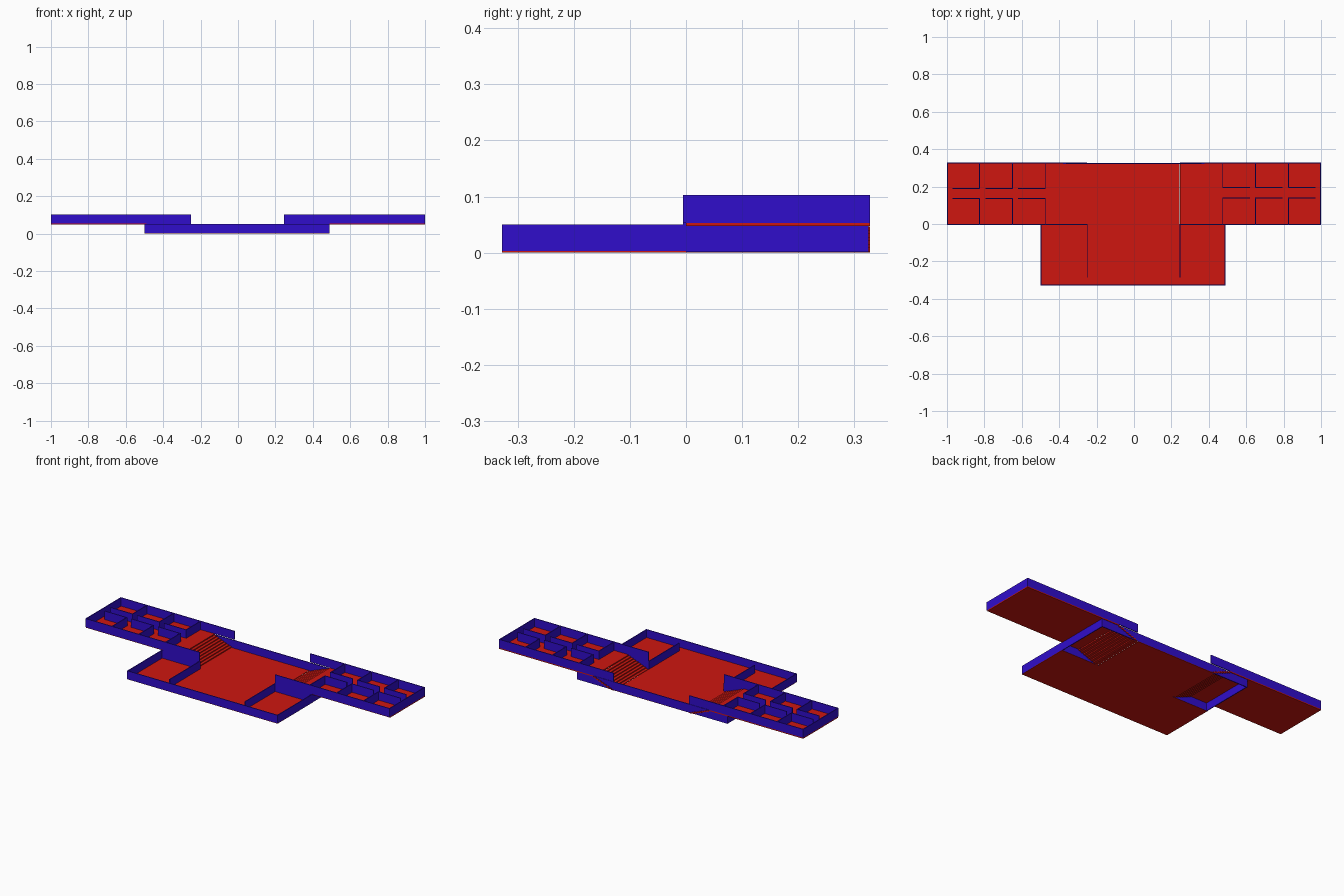
import bpy, bmesh

if "Cube" in bpy.data.objects:
    bpy.data.objects.remove(bpy.data.objects["Cube"])


def material(name, color):
    m = bpy.data.materials.new(name)
    m.diffuse_color = color
    m.use_nodes = True
    m.node_tree.nodes["Principled BSDF"].inputs["Base Color"].default_value = m.diffuse_color
    return m


RED = material("floor_red", (0.62, 0.008, 0.005, 1))
BLUE = material("wall_blue", (0.03, 0.004, 0.6, 1))
T = 0.005   # wall thickness


def boxes(name, mat, items):
    """One object from boxes given as (x0, x1, y0, y1, z0, z1)."""
    bm = bmesh.new()
    for x0, x1, y0, y1, z0, z1 in items:
        x0, x1 = sorted((x0, x1))
        vs = bmesh.ops.create_cube(bm, size=1)["verts"]
        bmesh.ops.scale(bm, vec=(x1 - x0, y1 - y0, z1 - z0), verts=vs)
        bmesh.ops.translate(bm, vec=((x0 + x1) / 2, (y0 + y1) / 2, (z0 + z1) / 2), verts=vs)
    me = bpy.data.meshes.new(name)
    bm.to_mesh(me)
    bm.free()
    me.materials.append(mat)
    ob = bpy.data.objects.new(name, me)
    bpy.context.collection.objects.link(ob)
    return ob


# Lower level: T-shaped floor, open beneath the stairs
X0, X1, Y0, Y1 = -0.5, 0.49, -0.328, 0.325
boxes("lower_floor", RED, [
    (X0, X1, Y0, 0, 0, 0.003),
    (-0.25, 0.243, 0, Y1, 0, 0.003),
])
LZ = (0.001, 0.05)
boxes("lower_outer_walls", BLUE, [
    (X0, X1, Y0, Y0 + T, *LZ),
    (X0, X1, Y1 - T, Y1, *LZ),
    (X0, X0 + T, Y0, Y1, *LZ),
    (X1 - T, X1, Y0, Y1, *LZ),
])
boxes("lower_room_walls", BLUE, [
    (-0.2525, -0.2475, -0.285, 0, *LZ),
    (0.2425, 0.2475, -0.285, 0, *LZ),
    (X0, -0.25, -T, 0, *LZ),
    (0.245, X1, -T, 0, *LZ),
])

# Upper wings, mirrored left and right
UZ = (0.053, 0.103)
STEPS = 8
for side, s, inner, dy in (("left", -1, 0.25, 0.0), ("right", 1, 0.247, 0.004)):
    top = inner + 0.13
    boxes(side + "_upper_floor", RED, [(s, s * top, 0, 0.328, 0.047, 0.053)])

    # Stairs from the wing down to the lower floor
    tread, rise = (top - inner) / STEPS, 0.05 / STEPS
    boxes(side + "_stairs", RED, [
        (s * (top - i * tread), s * (top - (i + 1) * tread), 0, 0.328,
         max(0.0, 0.05 - (i + 1) * rise - 0.004), 0.05 - (i + 1) * rise + 0.003)
        for i in range(STEPS)])

    boxes(side + "_upper_outer_walls", BLUE, [
        (s, s * inner, -T, 0, *UZ),
        (s, s * inner, 0.328 - T, 0.328, *UZ),
        (s, s * (1 - T), -T, 0.328, *UZ),
    ])
    # Wall strip between the levels, beside the stairs
    boxes(side + "_stair_side_wall", BLUE, [(s * 0.49, s * inner, -T, 0, 0.049, 0.054)])

    # Rooms: cross walls plus corridor walls with a door gap each
    lo, hi = 0.133 + dy, 0.188 + dy
    rooms = []
    for x in (0.472, 0.648, 0.824):
        rooms += [
            (s * x, s * (x + T), 0, lo + T, *UZ),
            (s * x, s * (x + T), hi, 0.328, *UZ),
            (s * x, s * (x + 0.147), lo, lo + T, *UZ),
            (s * x, s * (x + 0.147), hi, hi + T, *UZ),
        ]
    boxes(side + "_room_walls", BLUE, rooms)
